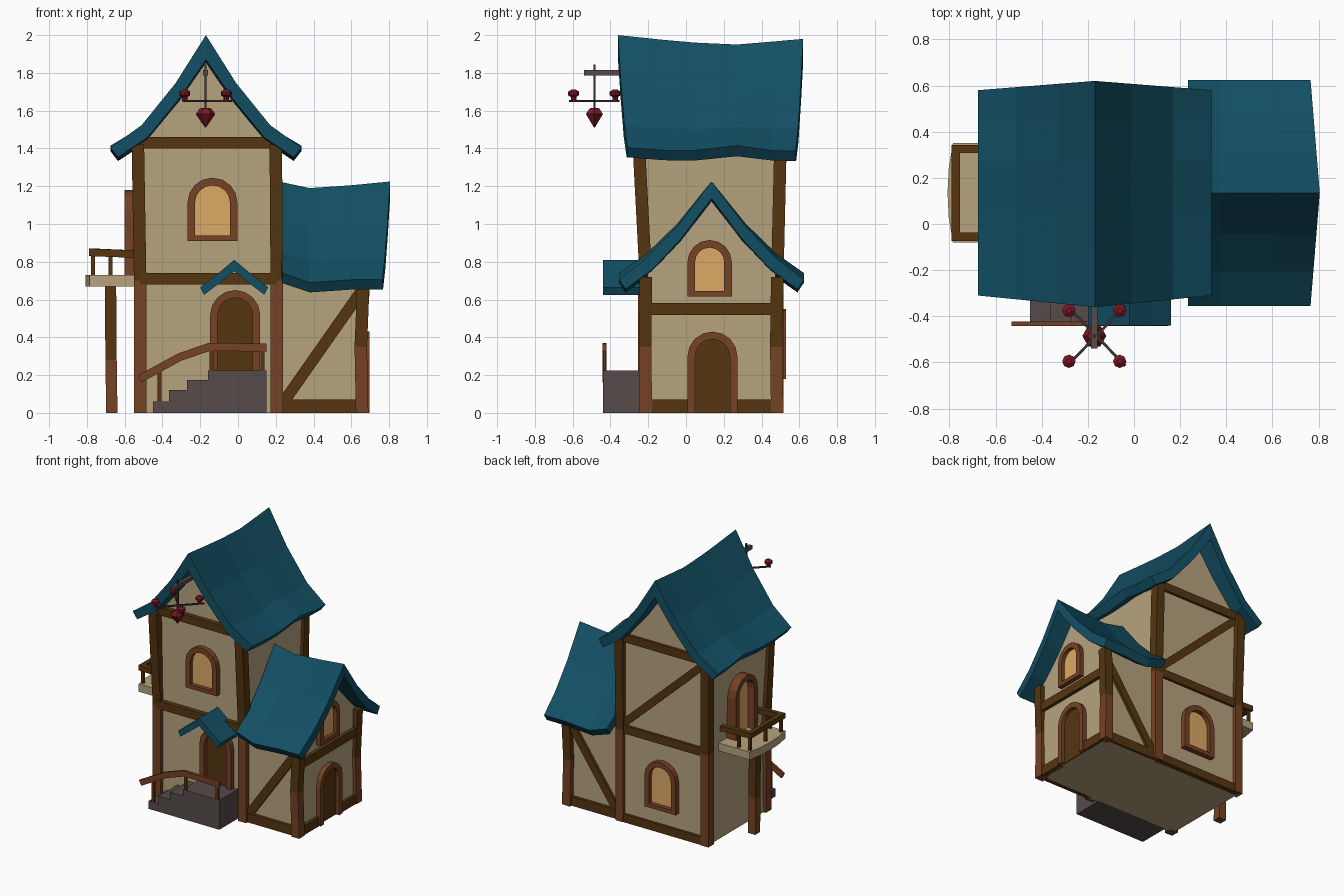
import bpy, bmesh, math
from mathutils import Vector, Matrix

if "Cube" in bpy.data.objects:
    bpy.data.objects.remove(bpy.data.objects["Cube"])


def material(name, r, g, b):
    m = bpy.data.materials.new(name)
    m.diffuse_color = (r, g, b, 1)
    m.use_nodes = True
    m.node_tree.nodes["Principled BSDF"].inputs["Base Color"].default_value = m.diffuse_color
    return m


CREAM = material("cream plaster", 0.47, 0.37, 0.21)
TEAL = material("teal roof", 0.006, 0.078, 0.125)
DARK = material("dark timber", 0.092, 0.036, 0.005)
RED_WOOD = material("reddish timber", 0.18, 0.054, 0.018)
STONE = material("grey stone", 0.092, 0.07, 0.068)
IRON = material("dark iron", 0.045, 0.036, 0.036)
RED = material("red glass", 0.2, 0.008, 0.018)
GLOW = material("warm window", 0.72, 0.4, 0.13)


def make(name, verts, faces, mats, face_mats=None):
    me = bpy.data.meshes.new(name)
    me.from_pydata([tuple(v) for v in verts], [], faces)
    for m in mats:
        me.materials.append(m)
    if face_mats:
        me.polygons.foreach_set("material_index", face_mats)
    bm = bmesh.new()
    bm.from_mesh(me)
    bmesh.ops.recalc_face_normals(bm, faces=bm.faces)
    bm.to_mesh(me)
    bm.free()
    ob = bpy.data.objects.new(name, me)
    bpy.context.collection.objects.link(ob)
    return ob


def extrude(name, prof, a, b, axis, mat):
    """Extrude a 2D outline from a to b along an axis."""
    place = {"x": lambda p, t: (t, p[0], p[1]),
             "y": lambda p, t: (p[0], t, p[1]),
             "z": lambda p, t: (p[0], p[1], t)}[axis]
    n = len(prof)
    verts = [place(p, t) for t in (a, b) for p in prof]
    faces = [(i, (i + 1) % n, n + (i + 1) % n, n + i) for i in range(n)]
    faces += [tuple(range(n)), tuple(range(n, 2 * n))]
    return make(name, verts, faces, [mat])


def sweep(name, pts, normal, w, d, *mats):
    """Mitred rectangular bar: w across, d along the normal; one colour per segment."""
    pts, nrm = [Vector(p) for p in pts], Vector(normal).normalized()
    verts, faces, fm = [], [], []
    for i, p in enumerate(pts):
        t0 = (p - pts[i - 1]).normalized() if i else (pts[1] - p).normalized()
        t1 = (pts[i + 1] - p).normalized() if i < len(pts) - 1 else t0
        t = (t0 + t1).normalized()
        s = t.cross(nrm).normalized() * (w / 2 / max(t.dot(t0), 0.3))
        h = nrm * d / 2
        verts += [p + s + h, p - s + h, p - s - h, p + s - h]
    for i in range(len(pts) - 1):
        for k in range(4):
            a, b = 4 * i + k, 4 * i + (k + 1) % 4
            faces.append((a, b, b + 4, a + 4))
            fm.append(i % len(mats))
    e = len(verts) - 4
    faces += [(0, 1, 2, 3), (e, e + 1, e + 2, e + 3)]
    fm += [0, fm[-1]]
    return make(name, verts, faces, list(mats), fm)


def roof(name, upper, lower, stations, axis, centre):
    """Sagging gable roof; stations are (position, ridge dz, eave dz, eave shift)."""
    def full(h):
        return [(-d, z) for d, z in h[:0:-1]] + h
    up, lo = full(upper), full(lower)
    n, m = len(up), 2 * len(up)
    verts, faces = [], []
    for t, ridge, eave, shift in stations:
        for d, z in up + lo[::-1]:
            f = min(abs(d) / upper[-1][0], 1)
            zz, tt = z + ridge + (eave - ridge) * f, t + shift * f
            verts.append((centre + d, tt, zz) if axis == "y" else (tt, centre + d, zz))
    for s in range(len(stations) - 1):
        for k in range(m):
            a, b = s * m + k, s * m + (k + 1) % m
            faces.append((a, b, b + m, a + m))
    for o in (0, (len(stations) - 1) * m):
        faces += [(o + i, o + i + 1, o + m - 2 - i, o + m - 1 - i) for i in range(n - 1)]
    return make(name, verts, faces, [TEAL])


def arch(name, loc, turn, w, h, depth, panel, sill):
    """Arched frame plus flat panel; turn is the angle of the wall from the front."""
    def outline(r, z0, top):
        arc = [math.pi * i / 8 for i in range(9)]
        return [(-r, z0)] + [(-r * math.cos(a), top - r + r * math.sin(a)) for a in arc] + [(r, z0)]
    b = 0.04
    outer, inner = outline(w / 2, 0, h), outline(w / 2 - b, 0.03 if sill else 0, h - b)
    n = len(outer)
    verts = [(x, y, z) for y in (0.02, -depth) for o in (outer, inner) for x, z in o]
    faces = []
    for i in range(n if sill else n - 1):
        j = (i + 1) % n
        ring = [0, n, 3 * n, 2 * n]
        faces += [(p + i, p + j, q + j, q + i) for p, q in zip(ring, ring[1:] + ring[:1])]
    if not sill:
        faces += [(0, n, 3 * n, 2 * n), (n - 1, 2 * n - 1, 4 * n - 1, 3 * n - 1)]
    frame = make(name + "_frame", verts, faces, [RED_WOOD])
    plate = extrude(name + "_panel", inner, -0.008, 0.0, "y", panel)
    for ob in (frame, plate):
        ob.matrix_world = Matrix.Translation(loc) @ Matrix.Rotation(math.radians(turn), 4, "Z")


def turned(name, prof, x, y, sides, mat):
    verts = [(x + r * math.cos(2 * math.pi * k / sides), y + r * math.sin(2 * math.pi * k / sides), z)
             for r, z in prof for k in range(sides)]
    faces = [(i * sides + k, i * sides + (k + 1) % sides, (i + 1) * sides + (k + 1) % sides,
              (i + 1) * sides + k) for i in range(len(prof) - 1) for k in range(sides)]
    e = (len(prof) - 1) * sides
    faces += [tuple(range(sides)), tuple(range(e, e + sides))]
    return make(name, verts, faces, [mat])


# Plastered bodies of the tower and the side wing
extrude("tower_walls", [(-0.53, 0), (0.215, 0), (0.205, 0.72), (0.215, 1.41), (0.14, 1.47), (-0.03, 1.69),
                        (-0.17, 1.89), (-0.31, 1.69), (-0.48, 1.47), (-0.54, 1.41), (-0.52, 0.72)],
        -0.215, 0.49, "y", CREAM)
extrude("wing_walls", [(-0.205, 0), (0.475, 0), (0.475, 0.75), (0.295, 0.94), (0.135, 1.15),
                       (-0.025, 0.94), (-0.205, 0.75)], 0.2, 0.66, "x", CREAM)

# Roofs
roof("tower_roof", [(0, 2.0), (0.16, 1.74), (0.34, 1.51), (0.505, 1.385)],
     [(0, 1.87), (0.14, 1.66), (0.31, 1.445), (0.465, 1.335)],
     [(-0.36, 0, 0.02, 0.05), (-0.12, -0.025, 0.005, 0), (0.05, -0.04, 0.005, 0),
      (0.27, -0.05, 0.03, 0), (0.45, -0.035, 0.005, 0), (0.62, -0.02, 0, -0.04)], "y", -0.17)
roof("wing_roof", [(0, 1.22), (0.18, 0.98), (0.34, 0.81), (0.49, 0.69)],
     [(0, 1.13), (0.16, 0.915), (0.31, 0.75), (0.455, 0.64)],
     [(0.215, 0.005, 0.05, 0.02), (0.38, -0.03, 0, 0), (0.6, -0.015, 0.015, 0), (0.805, 0.005, 0.015, -0.04)],
     "x", 0.135)
roof("door_canopy", [(0, 0.81), (0.09, 0.735), (0.18, 0.665)], [(0, 0.75), (0.08, 0.685), (0.16, 0.625)],
     [(-0.44, 0, 0, 0), (-0.2, 0, 0, 0)], "y", -0.02)

# Corner posts, reddish below and dark above
for y, top, side in ((-0.212, -0.25, "front"), (0.483, 0.5, "back")):
    for x, xt, end in ((-0.518, -0.53, "left"), (0.205, 0.2, "right")):
        sweep(f"tower_post_{side}_{end}", [(x, y, 0), (x, y, 0.7), (xt, top, 1.42)],
              (0, 1, 0), 0.066, 0.066, RED_WOOD, DARK)
    sweep(f"wing_post_{side}", [(0.657, y, 0), (0.65, y - 0.005, 0.35), (0.665, y, 0.72)],
          (0, 1, 0), 0.066, 0.066, RED_WOOD, DARK)

# Wall beams and braces
for z in (0.71, 1.43):
    sweep("tower_front_beam", [(-0.52, -0.225, z), (0.205, -0.225, z)], (0, 1, 0), 0.062, 0.05, DARK)
for z in (0.03, 0.71, 1.41):
    sweep("tower_back_beam", [(-0.52, 0.49, z), (0.205, 0.49, z)], (0, 1, 0), 0.062, 0.04, DARK)
sweep("tower_back_brace", [(0.18, 0.49, 0.75), (-0.49, 0.49, 1.37)], (0, 1, 0), 0.055, 0.03, DARK)
for y, side in ((-0.21, "front"), (0.48, "back")):
    sweep(f"wing_{side}_sill", [(0.2, y, 0.035), (0.66, y, 0.035)], (0, 1, 0), 0.07, 0.035, DARK)
    sweep(f"wing_{side}_brace", [(0.25, y, 0.07), (0.65, y, 0.64)], (0, 1, 0), 0.06, 0.03, DARK)
sweep("wing_gable_beam", [(0.665, -0.2, 0.55), (0.665, 0.47, 0.55)], (1, 0, 0), 0.065, 0.04, DARK)
for a, b in ((-0.2, 0.015), (0.265, 0.47)):
    sweep("wing_gable_sill", [(0.663, a, 0.035), (0.663, b, 0.035)], (1, 0, 0), 0.07, 0.04, DARK)

# Doors and windows
arch("front_door", (-0.015, -0.215, 0.22), 0, 0.265, 0.43, 0.04, DARK, False)
arch("front_window", (-0.135, -0.215, 0.91), 0, 0.265, 0.335, 0.04, GLOW, True)
arch("wing_door", (0.66, 0.14, 0), 90, 0.265, 0.43, 0.035, DARK, False)
arch("wing_window", (0.66, 0.125, 0.615), 90, 0.235, 0.30, 0.035, GLOW, True)
arch("back_window", (-0.15, 0.49, 0.18), 180, 0.265, 0.37, 0.04, GLOW, True)
arch("balcony_door", (-0.535, 0.12, 0.73), -90, 0.265, 0.45, 0.065, GLOW, False)

# Stone steps with a handrail
extrude("entrance_steps", [(-0.45, 0), (0.15, 0), (0.15, 0.225), (-0.16, 0.225), (-0.16, 0.175), (-0.27, 0.175),
                           (-0.27, 0.12), (-0.365, 0.12), (-0.365, 0.06), (-0.45, 0.06)], -0.44, -0.2, "y", STONE)
sweep("handrail", [(-0.52, -0.432, 0.18), (-0.31, -0.432, 0.295), (-0.15, -0.432, 0.35), (0.15, -0.432, 0.345)],
      (0, 1, 0), 0.042, 0.02, RED_WOOD)
for x, a, b in ((-0.415, 0.05, 0.23), (-0.14, 0.22, 0.34), (0.13, 0.22, 0.34)):
    sweep("handrail_post", [(x, -0.432, a), (x, -0.432, b)], (0, 1, 0), 0.022, 0.016, DARK)

# Balcony with railing and prop
extrude("balcony_floor", [(-0.52, -0.08), (-0.785, -0.08), (-0.803, 0.03), (-0.808, 0.135), (-0.803, 0.24),
                          (-0.785, 0.35), (-0.52, 0.35)], 0.67, 0.73, "z", CREAM)
sweep("balcony_rail", [(-0.53, -0.055, 0.84), (-0.772, -0.055, 0.85), (-0.772, 0.325, 0.85), (-0.53, 0.325, 0.84)],
      (0, 0, 1), 0.036, 0.04, DARK)
for x, y in ((-0.768, -0.05), (-0.768, 0.135), (-0.768, 0.32), (-0.675, -0.055), (-0.675, 0.325)):
    sweep("balcony_baluster", [(x, y, 0.72), (x, y, 0.84)], (0, 1, 0), 0.02, 0.02, DARK)
sweep("balcony_prop", [(-0.668, 0.13, 0), (-0.672, 0.13, 0.28), (-0.675, 0.13, 0.68)],
      (0, 1, 0), 0.06, 0.06, RED_WOOD, DARK)

# Hanging lantern on the gable
LX, LY = -0.172, -0.485
sweep("lantern_bracket", [(LX, -0.54, 1.8), (LX, -0.2, 1.8)], (0, 0, 1), 0.028, 0.028, STONE)
sweep("lantern_rod", [(LX, LY, 1.6), (LX, LY, 1.845)], (0, 1, 0), 0.012, 0.012, IRON)
turned("lantern_gem", [(0.002, 1.51), (0.052, 1.582), (0.03, 1.612), (0.008, 1.615)], LX, LY, 6, RED)
for s in (1, -1):
    sweep("lantern_arm", [(LX - 0.118, LY - 0.13 * s, 1.652), (LX + 0.135, LY + 0.13 * s, 1.652)],
          (0, 0, 1), 0.012, 0.01, IRON)
    for e in (1, -1):
        turned("lantern_bulb", [(0.014, 1.655), (0.014, 1.672), (0.029, 1.682), (0.029, 1.7), (0.012, 1.712)],
               LX + 0.11 * e, LY + 0.11 * e * s, 8, RED)
